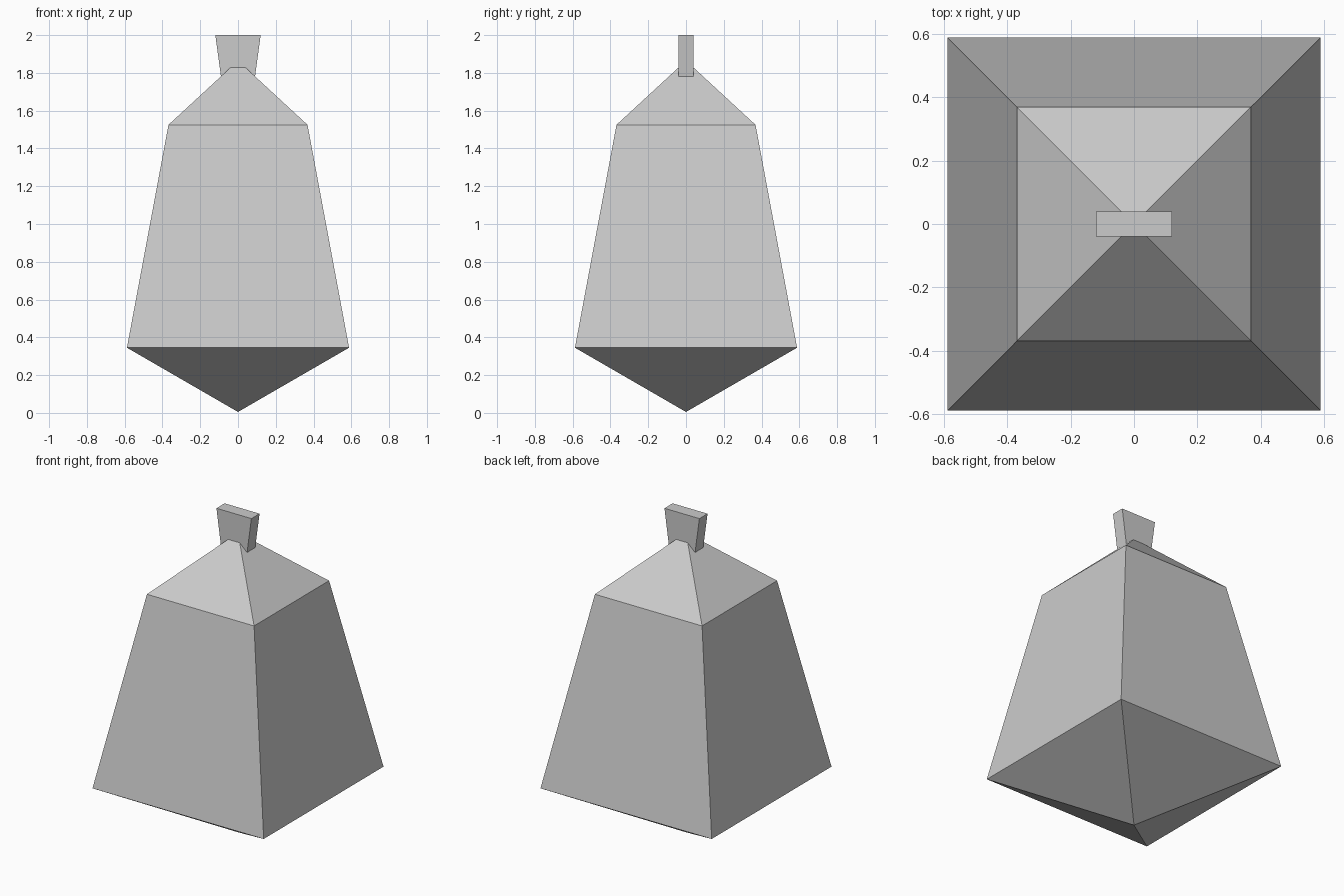
import bpy
import bmesh

default_cube = bpy.data.objects.get("Cube")
if default_cube:
    bpy.data.objects.remove(default_cube, do_unlink=True)

GREY = (0.6, 0.6, 0.6, 1.0)
grey = bpy.data.materials.new("plain grey")
grey.use_nodes = True
grey.diffuse_color = GREY
grey.node_tree.nodes["Principled BSDF"].inputs["Base Color"].default_value = GREY


def stacked_rectangles(name, levels):
    """Skin rectangles given as (half x, half y, z); a zero width is a point."""
    bm = bmesh.new()
    rings = []
    for hx, hy, z in levels:
        corners = [(-1, -1), (1, -1), (1, 1), (-1, 1)] if hx else [(0, 0)]
        rings.append([bm.verts.new((sx * hx, sy * hy, z)) for sx, sy in corners])
    for low, high in zip(rings, rings[1:]):
        for i in range(4):
            j = (i + 1) % 4
            if len(low) == 1:
                bm.faces.new((low[0], high[j], high[i]))
            else:
                bm.faces.new((low[i], low[j], high[j], high[i]))
    for ring in (rings[0], rings[-1]):
        if len(ring) == 4:
            bm.faces.new(ring)
    bmesh.ops.recalc_face_normals(bm, faces=bm.faces)
    mesh = bpy.data.meshes.new(name)
    bm.to_mesh(mesh)
    bm.free()
    mesh.materials.append(grey)
    obj = bpy.data.objects.new(name, mesh)
    bpy.context.collection.objects.link(obj)
    return obj


# Tapered body: pointed underside, sloping walls, hipped top
stacked_rectangles("body", [
    (0, 0, 0.005),
    (0.588, 0.588, 0.345),
    (0.368, 0.368, 1.525),
    (0.04, 0.04, 1.828),
])

# Flared grip set into the peak
stacked_rectangles("top_grip", [
    (0.09, 0.04, 1.78),
    (0.12, 0.04, 2.0),
])
